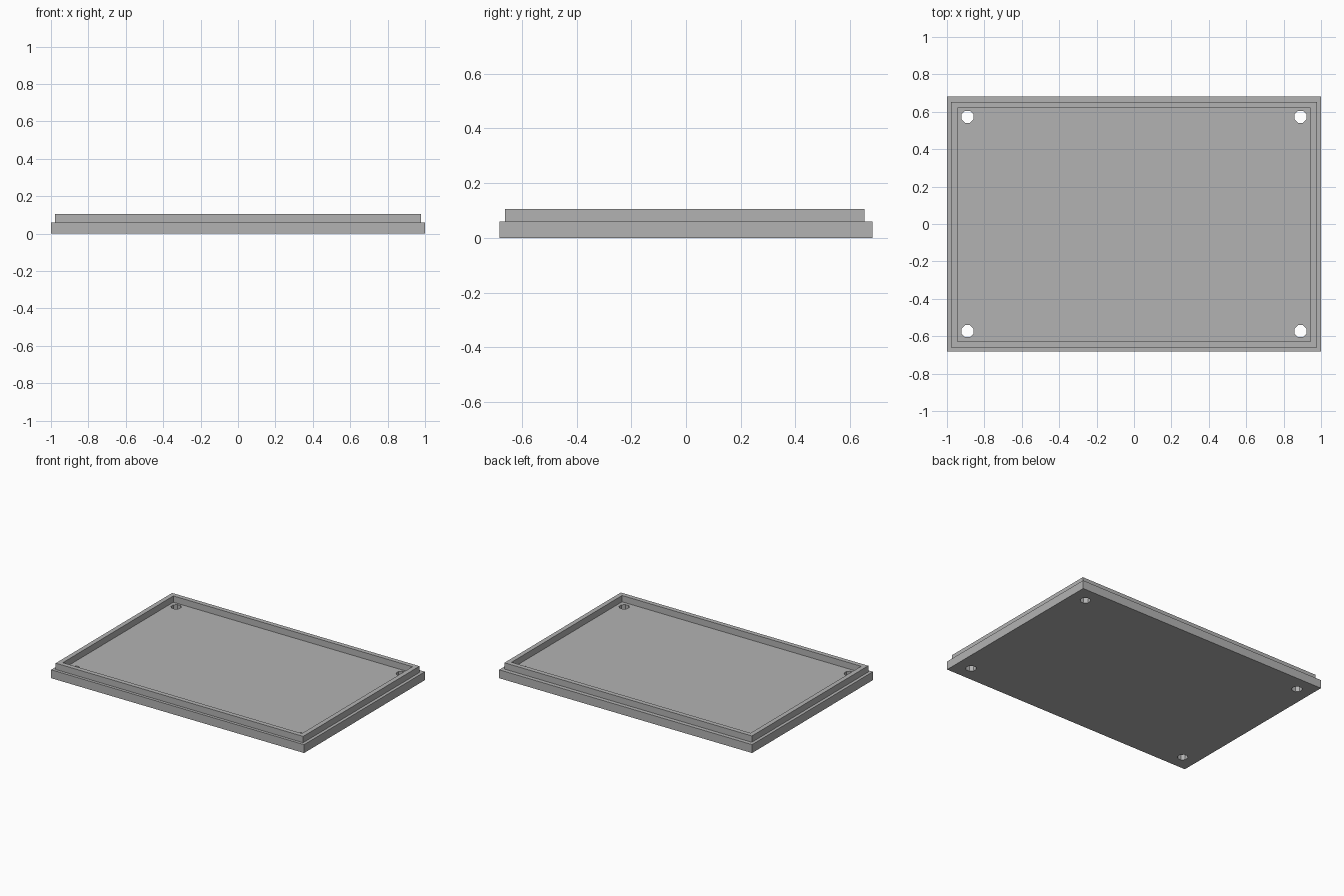
import bpy, bmesh
from math import pi
from mathutils import Matrix, Vector

cube = bpy.data.objects.get("Cube")
if cube:
    bpy.data.objects.remove(cube, do_unlink=True)

GREY = (0.45, 0.45, 0.45, 1)
mat = bpy.data.materials.new("plain_grey")
mat.use_nodes = True
mat.diffuse_color = GREY
mat.node_tree.nodes["Principled BSDF"].inputs["Base Color"].default_value = GREY


def finish(name, bm):
    """Turn a bmesh into a flat-shaded grey object."""
    bmesh.ops.recalc_face_normals(bm, faces=bm.faces[:])
    mesh = bpy.data.meshes.new(name)
    bm.to_mesh(mesh)
    bm.free()
    mesh.materials.append(mat)
    obj = bpy.data.objects.new(name, mesh)
    bpy.context.collection.objects.link(obj)
    return obj


def add_box(bm, size, centre):
    bmesh.ops.create_cube(bm, size=1, matrix=Matrix.Translation(centre)
                          @ Matrix.Diagonal((*size, 1)))


def rect(bm, hx, hy, cy, z):
    """Four corner vertices of a rectangle."""
    return [bm.verts.new((sx * hx, cy + sy * hy, z))
            for sx, sy in ((-1, -1), (1, -1), (1, 1), (-1, 1))]


PLATE_TOP, RIM_TOP = 0.06, 0.105

# Base plate
bm = bmesh.new()
add_box(bm, (2, 1.364, PLATE_TOP), (0, 0, PLATE_TOP / 2))
plate = finish("base_plate", bm)

# Screw holes cut through the four corners
bm = bmesh.new()
for sx in (-1, 1):
    for sy in (-1, 1):
        place = Matrix.Translation(Vector((sx * 0.89, sy * 0.573, 0.03)))
        bmesh.ops.create_cone(bm, cap_ends=True, segments=8, radius1=0.035,
                              radius2=0.035, depth=0.2,
                              matrix=place @ Matrix.Rotation(pi / 8, 4, 'Z'))
cutter = finish("hole_cutter", bm)
cutter.hide_render = True
cut = plate.modifiers.new("screw_holes", 'BOOLEAN')
cut.operation = 'DIFFERENCE'
cut.solver = 'EXACT'
cut.object = cutter
bpy.context.view_layer.objects.active = plate
bpy.ops.object.modifier_apply(modifier=cut.name)
bpy.data.objects.remove(cutter, do_unlink=True)

# Raised rim, a rectangular frame set in from the plate edge
bm = bmesh.new()
loops = [rect(bm, hx, hy, -0.004, z)
         for hx, hy, z in ((0.978, 0.657, PLATE_TOP), (0.978, 0.657, RIM_TOP),
                           (0.945, 0.624, RIM_TOP), (0.945, 0.624, PLATE_TOP))]
for a, b in zip(loops, loops[1:] + loops[:1]):
    for i in range(4):
        j = (i + 1) % 4
        bm.faces.new((a[i], a[j], b[j], b[i]))
finish("raised_rim", bm)
